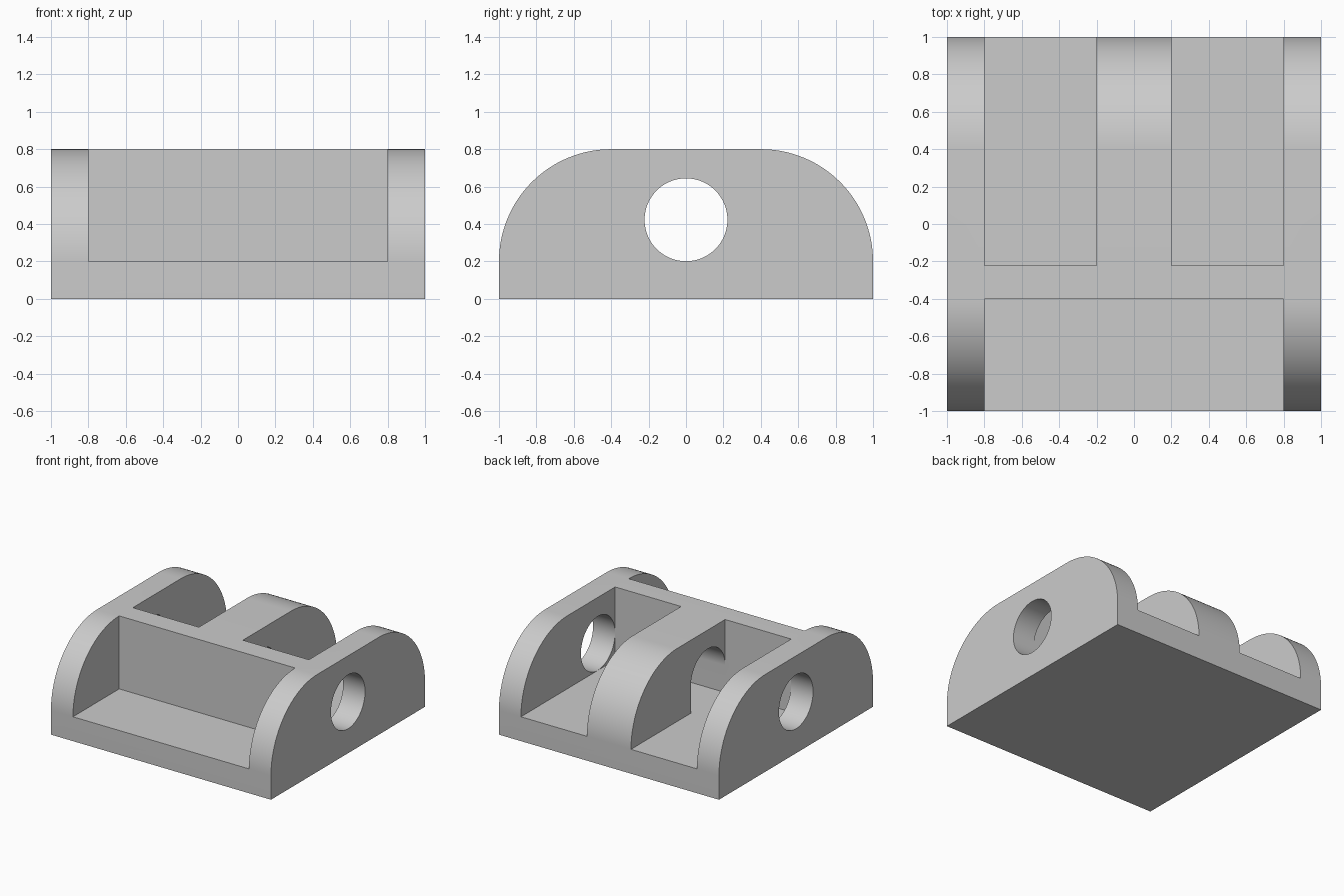
import bpy
from math import sin, cos, pi, radians

cube = bpy.data.objects.get("Cube")
if cube:
    bpy.data.objects.remove(cube, do_unlink=True)

WALL_Y = -0.2225       # rear face of the cross wall
PIN_R = 0.2225         # pin bore radius
PIN_Z = 0.4225         # pin bore height
FLOOR = 0.2            # base plate thickness


def arc(cy, cz, r, start, end, steps):
    """Points (y, z) along an arc, angles in degrees."""
    angles = [radians(start + (end - start) * i / steps) for i in range(steps + 1)]
    return [(cy + r * cos(a), cz + r * sin(a)) for a in angles]


def extrude_x(name, profile, x0, x1):
    """Solid made by sweeping a counter-clockwise (y, z) profile along x."""
    n = len(profile)
    verts = [(x, y, z) for x in (x0, x1) for y, z in profile]
    faces = [tuple(reversed(range(n))), tuple(range(n, 2 * n))]
    faces += [(i, (i + 1) % n, n + (i + 1) % n, n + i) for i in range(n)]
    mesh = bpy.data.meshes.new(name)
    mesh.from_pydata(verts, [], faces)
    obj = bpy.data.objects.new(name, mesh)
    bpy.context.collection.objects.link(obj)
    return obj


def rect(y0, y1, z0, z1):
    return [(y0, z0), (y1, z0), (y1, z1), (y0, z1)]


def cut(target, cutter):
    """Subtract the cutter and discard it."""
    cutter.hide_render = True
    mod = target.modifiers.new(cutter.name, 'BOOLEAN')
    mod.operation = 'DIFFERENCE'
    mod.solver = 'EXACT'
    mod.object = cutter
    bpy.ops.object.modifier_apply(modifier=mod.name)
    bpy.data.objects.remove(cutter, do_unlink=True)


# Rounded block
outline = [(-1, 0), (1, 0)] + arc(0.4, FLOOR, 0.6, 0, 90, 32) + arc(-0.4, FLOOR, 0.6, 90, 180, 32)
bracket = extrude_x("hinge_bracket", outline, -1, 1)
bpy.ops.object.select_all(action='DESELECT')
bracket.select_set(True)
bpy.context.view_layer.objects.active = bracket

# Open front bay and the two rear bays beside the middle rib
cut(bracket, extrude_x("front_bay", rect(-1.2, -0.4, FLOOR, 1), -0.8, 0.8))
for name, x0 in (("left_bay", 0.2), ("right_bay", -0.8)):
    cut(bracket, extrude_x(name, rect(WALL_Y, 1.2, FLOOR, 1), x0, x0 + 0.6))

# Arched opening through the middle rib, down to the floor
arch = [(WALL_Y, FLOOR), (PIN_R, FLOOR)] + arc(0, PIN_Z, PIN_R, 0, 180, 48)
cut(bracket, extrude_x("rib_arch", arch, -0.3, 0.3))

# Round pin holes through both side plates
for name, x0 in (("left_pin_hole", 0.7), ("right_pin_hole", -1.1)):
    bore = arc(0, PIN_Z, PIN_R - 0.001, 0, 360, 96)[:-1]
    cut(bracket, extrude_x(name, bore, x0, x0 + 0.4))

# Plain grey finish
grey = bpy.data.materials.new("plain_grey")
grey.use_nodes = True
colour = (0.6, 0.6, 0.6, 1)
grey.diffuse_color = colour
grey.node_tree.nodes["Principled BSDF"].inputs["Base Color"].default_value = colour
bracket.data.materials.clear()
bracket.data.materials.append(grey)
for poly in bracket.data.polygons:
    poly.material_index = 0

bpy.ops.object.shade_smooth_by_angle(angle=radians(30))
